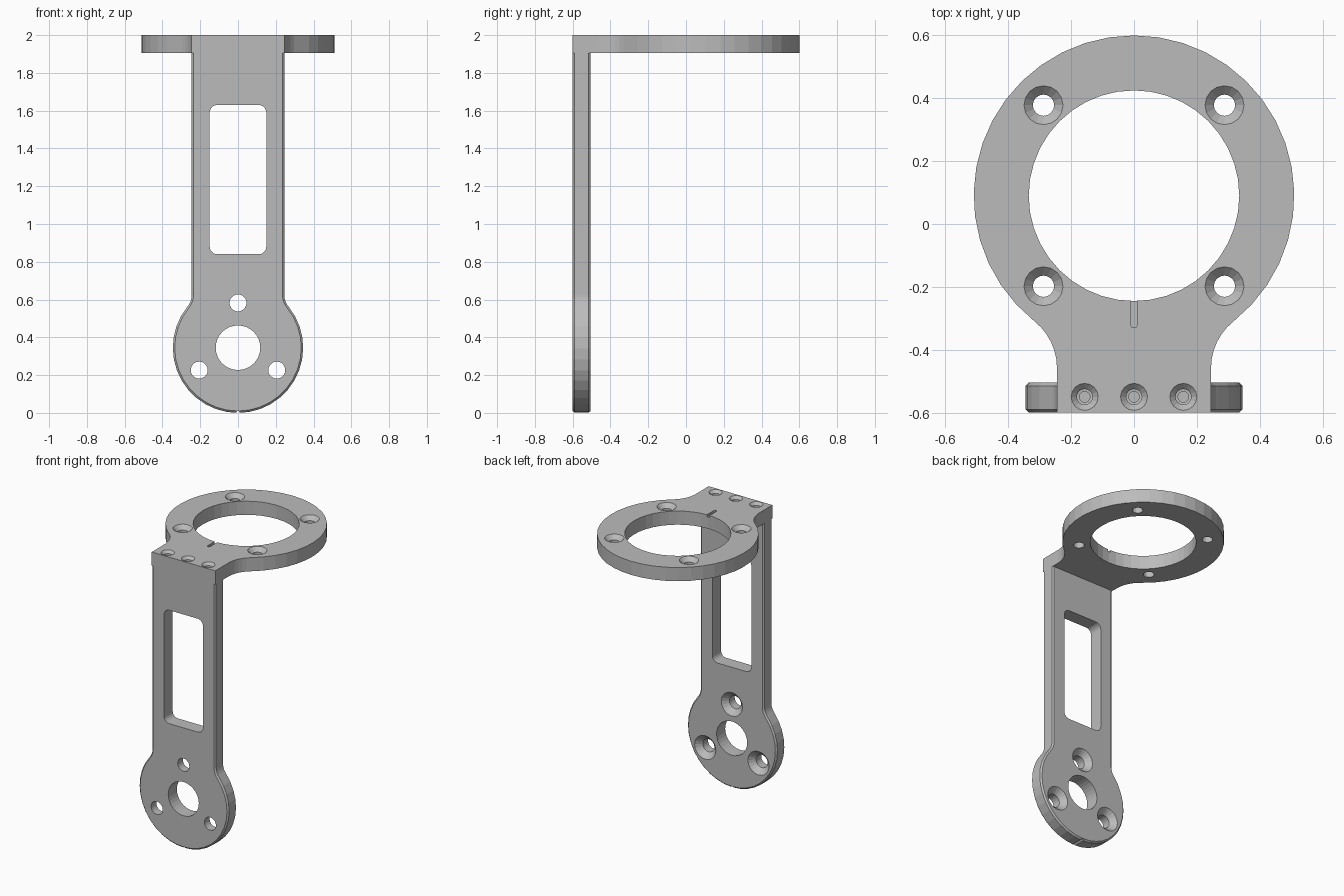
import bpy, bmesh, math
from mathutils import Vector, Matrix

old = bpy.data.objects.get("Cube")
if old:
    bpy.data.objects.remove(old)

grey = bpy.data.materials.new("plain_grey")
grey.use_nodes = True
grey.diffuse_color = (0.5, 0.5, 0.5, 1)
grey.node_tree.nodes["Principled BSDF"].inputs["Base Color"].default_value = grey.diffuse_color

FRONT, ARM_BACK = -0.6, -0.505
PLATE_LOW, TOP = 1.905, 2.0
HALF = 0.245                      # half width of neck and arm
RING_Y, DISC_Z = 0.09, 0.345


def loft(name, rings):
    """Solid through a stack of matching rings of points, capped at both ends."""
    bm = bmesh.new()
    loops = [[bm.verts.new(p) for p in ring] for ring in rings]
    n = len(loops[0])
    for a, b in zip(loops, loops[1:]):
        for i in range(n):
            j = (i + 1) % n
            bm.faces.new((a[i], a[j], b[j], b[i]))
    bm.faces.new(loops[0])
    bm.faces.new(loops[-1])
    bmesh.ops.recalc_face_normals(bm, faces=bm.faces)
    mesh = bpy.data.meshes.new(name)
    bm.to_mesh(mesh)
    bm.free()
    mesh.materials.append(grey)
    ob = bpy.data.objects.new(name, mesh)
    bpy.context.collection.objects.link(ob)
    return ob


def flat_prism(name, pts, low, high):
    return loft(name, [[(x, y, z) for x, y in pts] for z in (low, high)])


def upright_prism(name, pts, low, high):
    return loft(name, [[(x, y, z) for x, z in pts] for y in (low, high)])


def arc(cx, cy, r, start, end, steps):
    return [(cx + r * math.cos(a), cy + r * math.sin(a))
            for a in (start + (end - start) * i / steps for i in range(steps + 1))]


def paddle(radius, fillet, end, steps):
    """Disc at the origin with a filleted neck running down to -end."""
    fx = HALF + fillet
    fy = -math.sqrt((radius + fillet) ** 2 - fx ** 2)
    join = math.atan2(fy, fx)
    half = arc(0, 0, radius, math.pi / 2, join, steps)
    half += arc(fx, fy, fillet, join + math.pi, math.pi, 6)[1:]
    half.append((HALF, -end))
    return half + [(-x, y) for x, y in reversed(half[1:])]


def drill(origin, direction, profile, sides=16):
    """Turned cutter: profile is a list of (radius, depth) along direction."""
    turn = Vector(direction).to_track_quat('Z', 'Y').to_matrix().to_4x4()
    place = Matrix.Translation(origin) @ turn
    return loft("cutter", [[place @ Vector((x, y, d)) for x, y in
                            arc(0, 0, r, 0, math.tau * (1 - 1 / sides), sides - 1)]
                           for r, d in profile])


def bake(ob):
    """Replace the mesh by its modified result."""
    graph = bpy.context.evaluated_depsgraph_get()
    mesh = bpy.data.meshes.new_from_object(ob.evaluated_get(graph))
    ob.modifiers.clear()
    ob.data = mesh


def combine(ob, other, operation):
    mod = ob.modifiers.new("combine", 'BOOLEAN')
    mod.operation, mod.solver, mod.object = operation, 'EXACT', other
    bake(ob)
    bpy.data.objects.remove(other)


# Ring plate on top
bracket = flat_prism("bracket", [(x, y + RING_Y) for x, y in
                                 paddle(0.51, 0.19, RING_Y - FRONT, 16)], PLATE_LOW, TOP)

# Upright arm with a disc foot and chamfered rim
arm = upright_prism("arm", [(x, DISC_Z - y) for x, y in
                            paddle(0.345, 0.1, 1.95 - DISC_Z, 13)], FRONT, ARM_BACK)
bevel = arm.modifiers.new("chamfer", 'BEVEL')
bevel.width, bevel.segments = 0.01, 1
bevel.limit_method, bevel.angle_limit = 'ANGLE', math.radians(60)
bake(arm)
combine(bracket, arm, 'UNION')

down, forward, back = (0, 0, -1), (0, -1, 0), (0, 1, 0)
cutters = []

# Ring bore and four countersunk holes around it
cutters.append(drill((0, RING_Y, TOP), down, [(0.335, -0.1), (0.335, 0.2)], 40))
for x in (-0.288, 0.288):
    for y in (-0.288, 0.288):
        cutters.append(drill((x, RING_Y + y, TOP), down,
                             [(0.072, -0.01), (0.034, 0.028), (0.034, 0.2)]))

# Blind countersunk screw holes along the front edge
for x in (-0.157, 0, 0.157):
    cutters.append(drill((x, -0.55, TOP), down,
                         [(0.053, -0.01), (0.025, 0.018), (0.025, 0.095),
                          (0.017, 0.096), (0.017, 0.25)]))

# Index groove beside the bore
groove = [(0.01, -0.2), (0.01, -0.322), (0.005, -0.33),
          (-0.005, -0.33), (-0.01, -0.322), (-0.01, -0.2)]
cutters.append(flat_prism("cutter", groove, TOP - 0.015, TOP + 0.1))

# Rounded window in the arm
window = []
for i, (x, z) in enumerate(((0.11, 1.59), (-0.11, 1.59), (-0.11, 0.88), (0.11, 0.88))):
    window += arc(x, z, 0.04, i * math.pi / 2, (i + 1) * math.pi / 2, 5)
cutters.append(upright_prism("cutter", window, -0.8, -0.3))

# Foot disc: centre hole, three holes countersunk from behind, rim notch
cutters.append(drill((0, FRONT, DISC_Z), back, [(0.118, -0.1), (0.118, 0.2)], 32))
for turn in (90, 210, 330):
    a = math.radians(turn)
    spot = (0.237 * math.cos(a), ARM_BACK, DISC_Z + 0.237 * math.sin(a))
    cutters.append(drill(spot, forward, [(0.092, -0.01), (0.045, 0.037), (0.045, 0.2)], 20))
cutters.append(drill((0, FRONT, 0), back, [(0.01, -0.1), (0.01, 0.2)], 12))

for cutter in cutters:
    combine(bracket, cutter, 'DIFFERENCE')

for face in bracket.data.polygons:
    face.use_smooth = False
